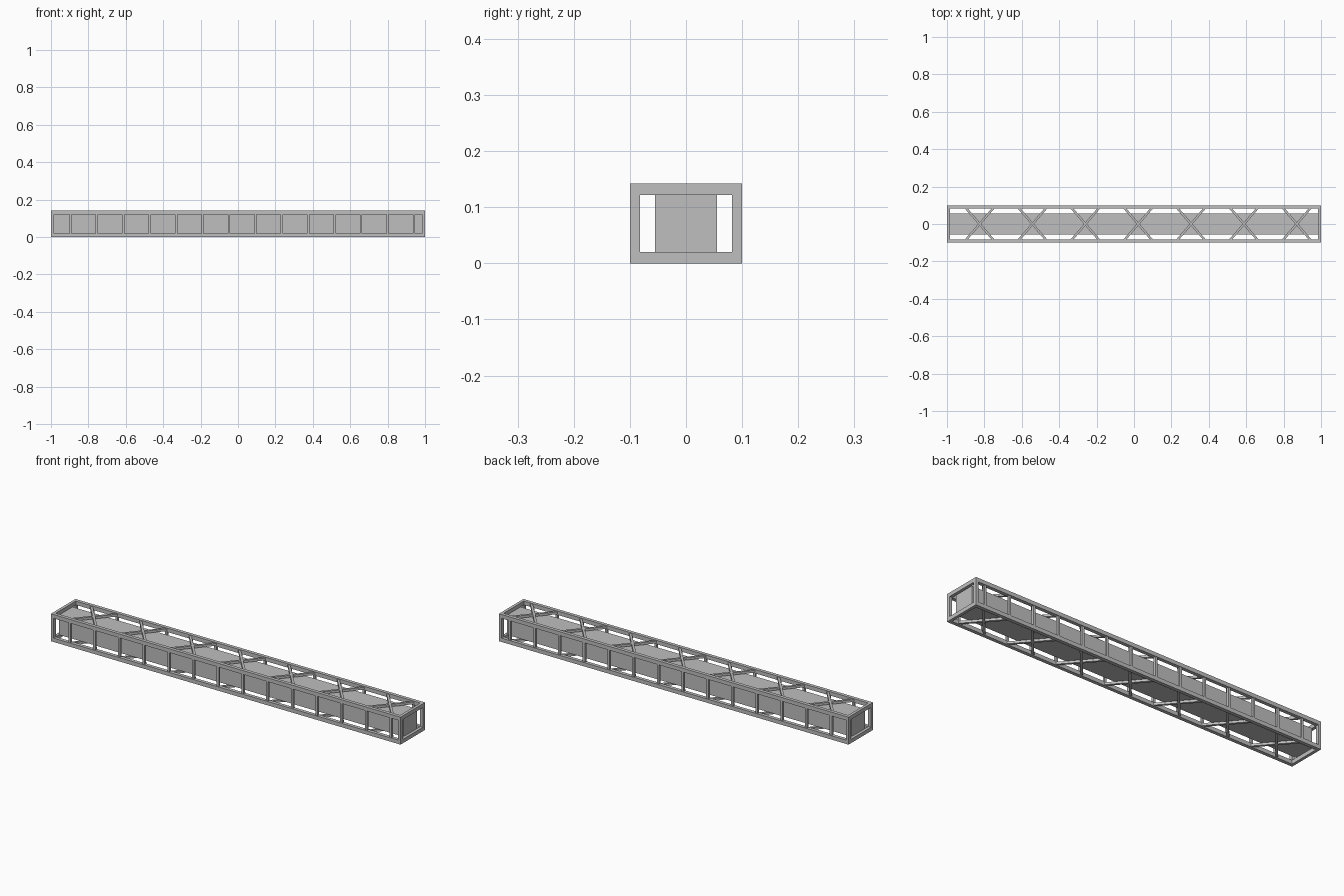
import bpy
import math

cube = bpy.data.objects.get("Cube")
if cube:
    bpy.data.objects.remove(cube, do_unlink=True)

GREY = (0.52, 0.52, 0.52, 1.0)
steel = bpy.data.materials.new("light_grey")
steel.use_nodes = True
steel.diffuse_color = GREY
steel.node_tree.nodes["Principled BSDF"].inputs["Base Color"].default_value = GREY

LENGTH, WIDTH, HEIGHT = 2.0, 0.2, 0.142
RAIL = 0.02        # frame bar height
SIDE = 0.018       # frame bar width
END = 0.015        # frame bar thickness at the ends
BAR = 0.012        # posts and braces
PITCH = 0.1413     # post spacing
FIRST = -0.896     # first post


def box(name, centre, size, turn=0.0):
    bpy.ops.mesh.primitive_cube_add(size=1, location=centre, rotation=(0, 0, turn))
    obj = bpy.context.object
    obj.name = name
    obj.scale = size
    obj.data.materials.append(steel)
    return obj


rail_y = (WIDTH - SIDE) / 2
end_x = (LENGTH - END) / 2
inner_h = HEIGHT - 2 * RAIL
levels = {"bottom": RAIL / 2, "top": HEIGHT - RAIL / 2}
sides = {"front": -1, "back": 1}
ends = {"right": -1, "left": 1}

# Long rails and end crossbars
for level, z in levels.items():
    for side, s in sides.items():
        box(f"{level}_{side}_rail", (0, s * rail_y, z), (LENGTH, SIDE, RAIL))
    for end, e in ends.items():
        box(f"{level}_{end}_crossbar", (e * end_x, 0, z), (END, WIDTH - 2 * SIDE, RAIL))

# Corner posts and intermediate posts
for side, s in sides.items():
    for end, e in ends.items():
        box(f"{side}_{end}_corner_post", (e * end_x, s * rail_y, HEIGHT / 2),
            (END, SIDE, inner_h))
    for i in range(14):
        box(f"{side}_post_{i + 1}", (FIRST + i * PITCH, s * rail_y, HEIGHT / 2),
            (BAR, BAR, inner_h))

# Crossed braces on the top and bottom
run = PITCH
rise = 2 * rail_y - SIDE
angle = math.atan2(rise, run)
for level, z in levels.items():
    for i in range(7):
        x = FIRST + (2 * i + 0.5) * PITCH
        for name, turn in (("rising", angle), ("falling", -angle)):
            box(f"{level}_{name}_brace_{i + 1}", (x, 0, z),
                (math.hypot(run, rise) + BAR, BAR, BAR), turn)

# Enclosed duct running through the frame
box("inner_duct", (0, 0, HEIGHT / 2), (LENGTH - 2 * END, 0.11, inner_h))
